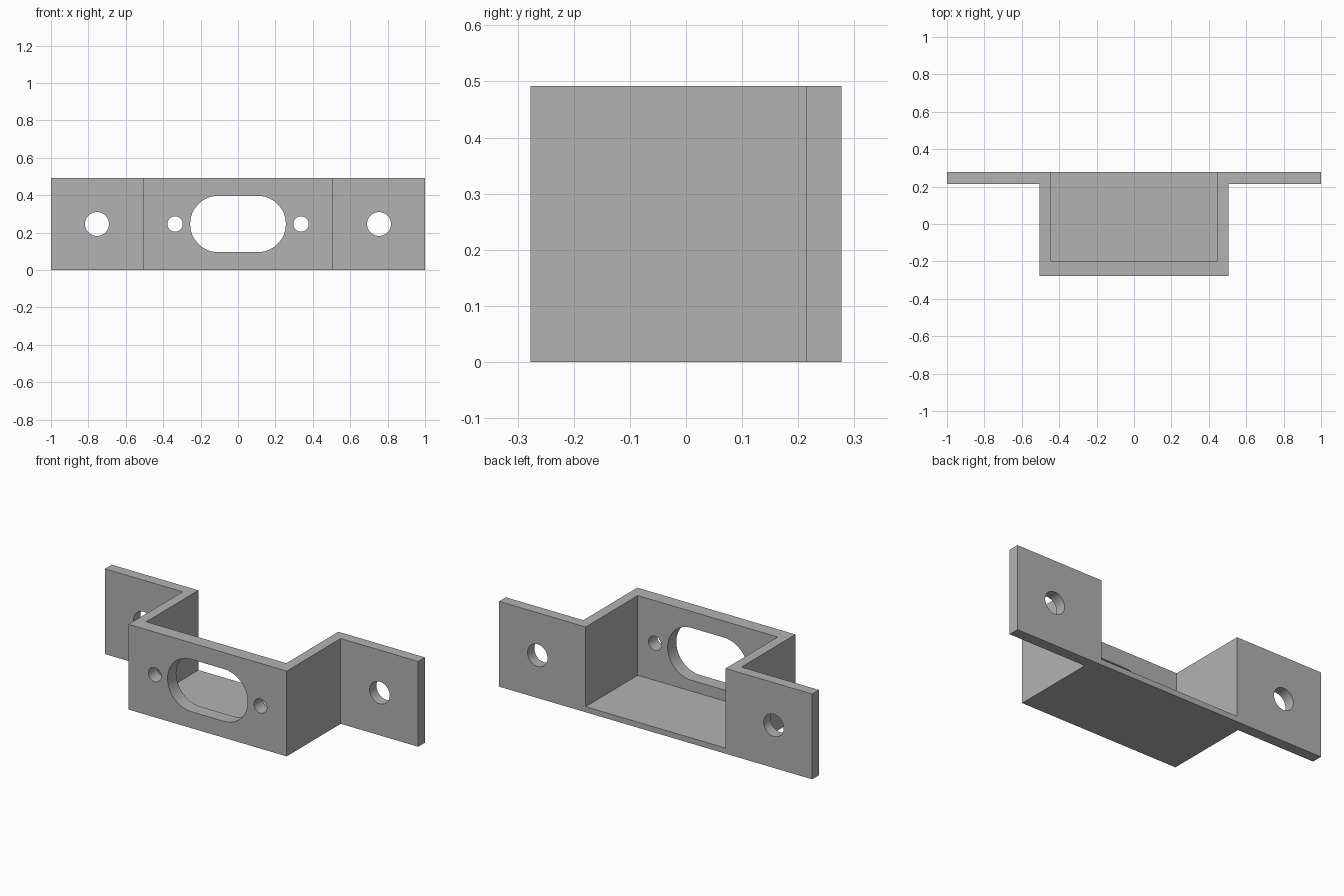
import bpy, bmesh, math

cube = bpy.data.objects.get("Cube")
if cube:
    bpy.data.objects.remove(cube, do_unlink=True)

HEIGHT, MID_Z = 0.492, 0.246
FRONT, BACK = -0.277, 0.277
FLANGE_Y = 0.215        # front face of the side flanges
BOX_X = 0.505           # outer half width of the box
INNER_X, INNER_Y = 0.447, -0.198
FLOOR = 0.032

grey = bpy.data.materials.new("plain grey")
grey.use_nodes = True
grey.diffuse_color = (0.448, 0.448, 0.448, 1)
grey.node_tree.nodes["Principled BSDF"].inputs["Base Color"].default_value = grey.diffuse_color


def prism(name, points, offset):
    """Extrude a closed outline along an offset vector."""
    bm = bmesh.new()
    face = bm.faces.new([bm.verts.new(p) for p in points])
    new = bmesh.ops.extrude_face_region(bm, geom=[face])["geom"]
    bmesh.ops.translate(bm, vec=offset, verts=[v for v in new if isinstance(v, bmesh.types.BMVert)])
    bmesh.ops.recalc_face_normals(bm, faces=bm.faces)
    mesh = bpy.data.meshes.new(name)
    bm.to_mesh(mesh)
    bm.free()
    mesh.materials.append(grey)
    obj = bpy.data.objects.new(name, mesh)
    bpy.context.collection.objects.link(obj)
    return obj


def slot_cutter(name, x, radius, half_straight=0.0, steps=24):
    """Round hole or rounded slot running front to back."""
    points = []
    for side in (1, -1):
        for i in range(steps + 1):
            a = -math.pi / 2 + math.pi * i / steps
            if half_straight == 0 and i == steps:
                continue
            points.append((x + side * (half_straight + radius * math.cos(a)), -1,
                           MID_Z + side * radius * math.sin(a)))
    return prism(name, points, (0, 2, 0))


# Bracket body: box with a flange on each side
half = [(BOX_X, FRONT), (BOX_X, FLANGE_Y), (1, FLANGE_Y), (1, BACK)]
outline = half + [(-x, y) for x, y in reversed(half)]
bracket = prism("mounting_bracket", [(x, y, 0) for x, y in outline], (0, 0, HEIGHT))

# Pocket open at the top and back, leaving walls and a thin floor
pocket = [(-INNER_X, INNER_Y, FLOOR), (INNER_X, INNER_Y, FLOOR),
          (INNER_X, 1, FLOOR), (-INNER_X, 1, FLOOR)]
cutters = [prism("pocket_cutter", pocket, (0, 0, 1))]

# Central slot, screw holes beside it, and flange mounting holes
cutters.append(slot_cutter("slot_cutter", 0, 0.151, 0.105))
for side in (-1, 1):
    cutters.append(slot_cutter("screw_hole_cutter", side * 0.337, 0.041))
    cutters.append(slot_cutter("flange_hole_cutter", side * 0.754, 0.064))

bpy.ops.object.select_all(action='DESELECT')
bpy.context.view_layer.objects.active = bracket
bracket.select_set(True)
for cutter in cutters:
    cutter.hide_render = True
    mod = bracket.modifiers.new(cutter.name, 'BOOLEAN')
    mod.operation, mod.solver, mod.object = 'DIFFERENCE', 'EXACT', cutter
    bpy.ops.object.modifier_apply(modifier=mod.name)
    bpy.data.objects.remove(cutter, do_unlink=True)

bpy.ops.object.shade_smooth_by_angle(angle=math.radians(30))
